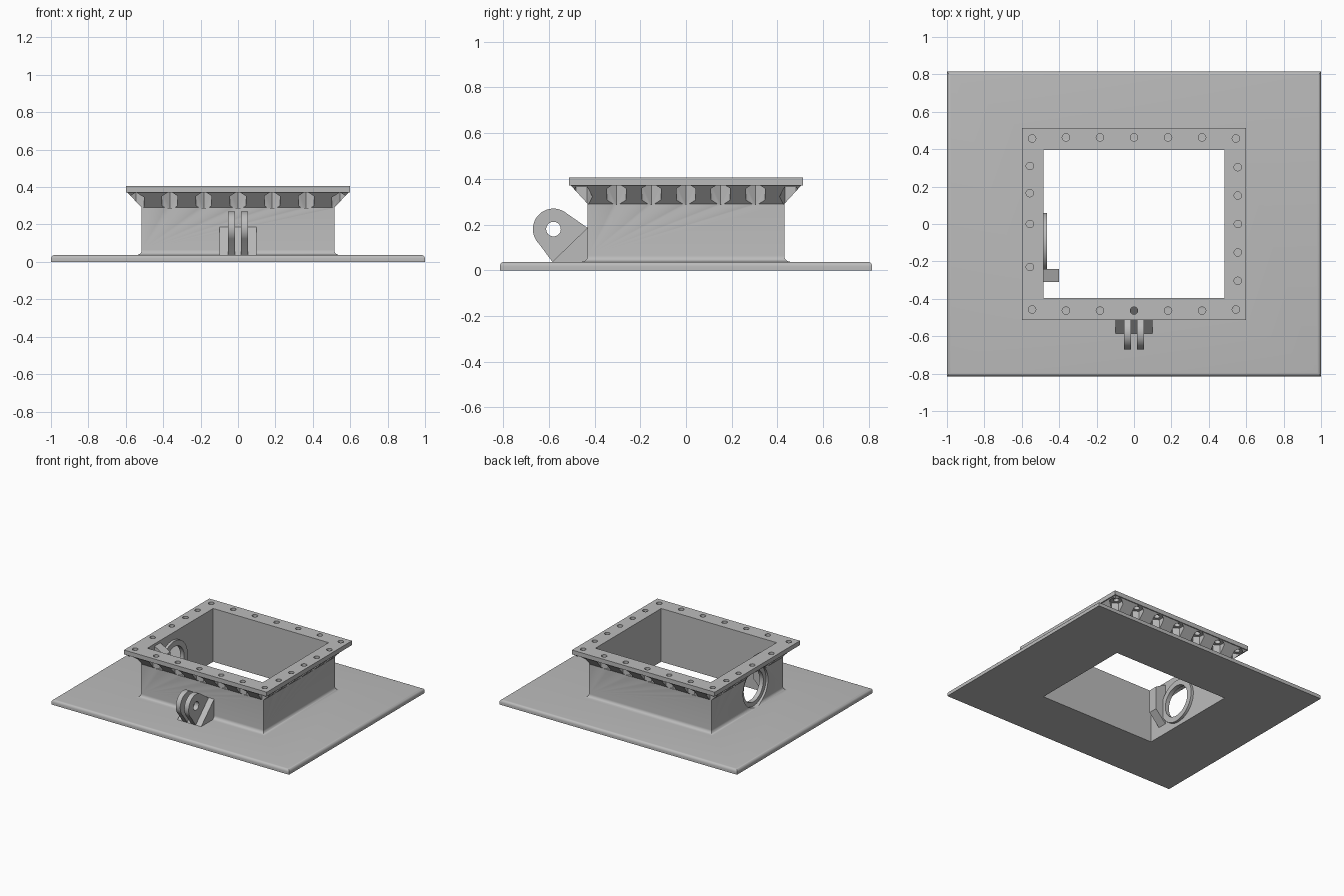
import bpy, bmesh, math
from mathutils import Matrix, Vector

if "Cube" in bpy.data.objects:
    bpy.data.objects.remove(bpy.data.objects["Cube"])

GREY = (0.5, 0.5, 0.5, 1)
mat = bpy.data.materials.new("plain grey metal")
mat.use_nodes = True
mat.diffuse_color = GREY
mat.node_tree.nodes["Principled BSDF"].inputs["Base Color"].default_value = GREY


def finish(bm, name):
    bmesh.ops.recalc_face_normals(bm, faces=bm.faces)
    me = bpy.data.meshes.new(name)
    bm.to_mesh(me)
    bm.free()
    ob = bpy.data.objects.new(name, me)
    me.materials.append(mat)
    bpy.context.collection.objects.link(ob)
    return ob


def cylinder(bm, centre, radius, depth, axis="Z", sides=32, turn=0):
    rot = {"Z": Matrix(), "X": Matrix.Rotation(math.pi / 2, 4, "Y"),
           "Y": Matrix.Rotation(math.pi / 2, 4, "X")}[axis]
    bmesh.ops.create_cone(bm, cap_ends=True, segments=sides, radius1=radius, radius2=radius,
                          depth=depth, matrix=Matrix.Translation(centre) @ rot @ Matrix.Rotation(turn, 4, "Z"))


def prism(name, outline, axis, start, end):
    """Extrude a closed 2D outline along x (outline is y,z) or y (outline is x,z)."""
    bm = bmesh.new()
    place = (lambda p: (start, p[0], p[1])) if axis == "X" else (lambda p: (p[0], start, p[1]))
    face = bm.faces.new([bm.verts.new(place(p)) for p in outline])
    step = Vector((end - start, 0, 0) if axis == "X" else (0, end - start, 0))
    new = bmesh.ops.extrude_face_region(bm, geom=[face], use_keep_orig=True)["geom"]
    bmesh.ops.translate(bm, vec=step, verts=[v for v in new if isinstance(v, bmesh.types.BMVert)])
    return finish(bm, name)


def cut(ob, bm):
    cutter = finish(bm, "cutter")
    cutter.hide_render = True
    mod = ob.modifiers.new("cut", "BOOLEAN")
    mod.operation, mod.solver, mod.object = "DIFFERENCE", "EXACT", cutter
    bpy.context.view_layer.objects.active = ob
    bpy.ops.object.modifier_apply(modifier=mod.name)
    bpy.data.objects.remove(cutter)


def smooth(ob):
    bpy.ops.object.select_all(action="DESELECT")
    ob.select_set(True)
    bpy.context.view_layer.objects.active = ob
    bpy.ops.object.shade_smooth_by_angle(angle=math.radians(32))


# Base plate, wall, sloped collar and flange as one closed stack of rectangles
PLATE, WALL_X, WALL_Y = 0.037, 0.515, 0.43
rings = [(1, 0.815, 0)]
for i in range(6):                                     # rounded plate edge
    a = math.radians(18 * i)
    inset = 0.02 * (1 - math.cos(a))
    rings.append((1 - inset, 0.815 - inset, PLATE - 0.02 + 0.02 * math.sin(a)))
for i in range(7):                                     # fillet at the wall foot
    a = math.radians(15 * i)
    out = 0.027 * (1 - math.sin(a))
    rings.append((WALL_X + out, WALL_Y + out, PLATE + 0.027 * (1 - math.cos(a))))
rings += [(WALL_X, WALL_Y, 0.29), (0.592, 0.505, 0.372), (0.6, 0.512, 0.372),
          (0.6, 0.512, 0.405), (0.485, 0.395, 0.405), (0.485, 0.395, 0)]
bm = bmesh.new()
loops = [[bm.verts.new((sx * x, sy * y, z)) for sx, sy in ((1, 1), (-1, 1), (-1, -1), (1, -1))]
         for x, y, z in rings]
for k, low in enumerate(loops):
    high = loops[(k + 1) % len(loops)]
    for j in range(4):
        n = (j + 1) % 4
        bm.faces.new((low[j], low[n], high[n], high[j]))
body = finish(bm, "flanged_base")

# Bolt positions: (x, y, pocket turn)
bolts = [(sx * 0.545, sy * 0.457, 0) for sx in (-1, 1) for sy in (-1, 1)]
bolts += [(i * 0.182, sy * 0.463, 0) for i in range(-2, 3) for sy in (-1, 1)]
bolts += [(0.555, i * 0.152, math.pi / 6) for i in range(-2, 3)]
bolts += [(-0.557, y, math.pi / 6) for y in (0.31, 0.165, 0, -0.23)]

# Hexagonal nut pockets in the slope, then bolt holes
bm = bmesh.new()
for x, y, turn in bolts:
    cylinder(bm, (x, y, 0.33), 0.048, 0.084, sides=6, turn=turn)
cut(body, bm)
bm = bmesh.new()
for x, y, turn in bolts:
    cylinder(bm, (x, y, 0.39), 0.02, 0.08, sides=20)
cut(body, bm)

# Round port in the right wall: outer recess, then through hole
PORT_Y, PORT_Z = -0.1, 0.19
bm = bmesh.new()
cylinder(bm, (-0.598, PORT_Y, PORT_Z), 0.15, 0.2, "X", 48)
cut(body, bm)
bm = bmesh.new()
cylinder(bm, (-0.5, PORT_Y, PORT_Z), 0.118, 0.16, "X", 48)
cut(body, bm)
smooth(body)

# Ring boss around the port inside the wall
bm = bmesh.new()
cylinder(bm, (-0.479, PORT_Y, PORT_Z), 0.16, 0.028, "X", 48)
boss = finish(bm, "port_ring")
bm = bmesh.new()
cylinder(bm, (-0.479, PORT_Y, PORT_Z), 0.118, 0.1, "X", 48)
cut(boss, bm)
smooth(boss)

# Chamfered block on the inner wall beside the port
prism("inner_block", [(-0.49, 0.07), (-0.4, 0.165), (-0.4, 0.34), (-0.49, 0.39)], "Y", -0.31, -0.24)

# Wedge that carries the two front lugs, flaring into wall and plate
prism("lug_wedge", [(-0.42, 0.03), (-0.59, 0.03), (-0.585, PLATE), (-0.43, 0.187), (-0.42, 0.187)],
      "X", -0.1, 0.1)

# Lugs: round eye with tangent sides running back to the wall
EYE_Y, EYE_Z, EYE_R = -0.58, 0.18, 0.09
arc = [(EYE_Y + EYE_R * math.cos(a), EYE_Z + EYE_R * math.sin(a))
       for a in (math.radians(50 + 175 * i / 28) for i in range(29))]
outline = arc + [(-0.585, PLATE), (-0.43, PLATE), (-0.43, 0.185)]
for side, name in ((-1, "right_lug"), (1, "left_lug")):
    lug = prism(name, outline, "X", side * 0.017, side * 0.054)
    bm = bmesh.new()
    cylinder(bm, (side * 0.035, EYE_Y, EYE_Z), 0.032, 0.1, "X")
    cut(lug, bm)
    smooth(lug)
